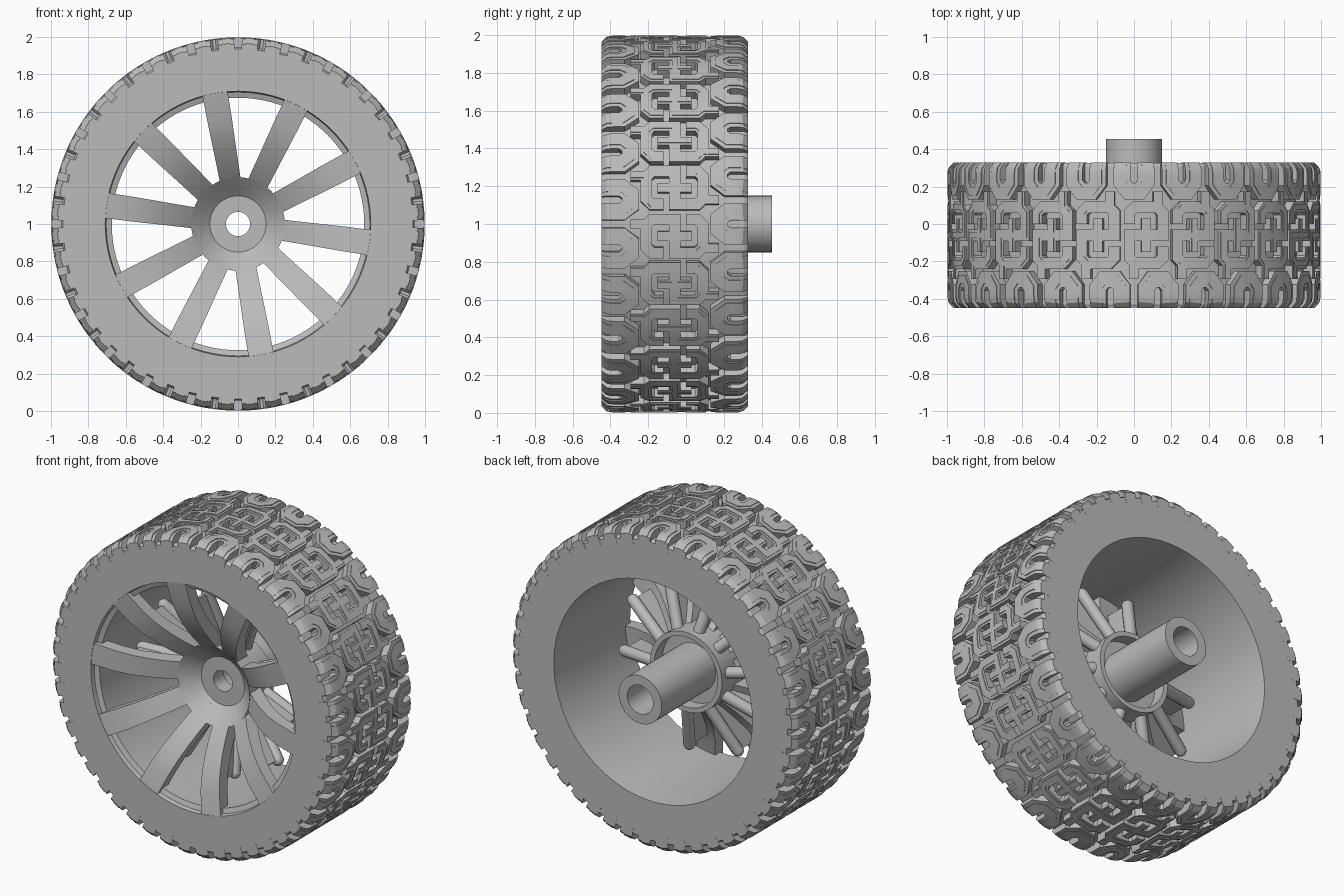
import bpy, bmesh, math
from mathutils import Vector, Matrix

if "Cube" in bpy.data.objects:
    bpy.data.objects.remove(bpy.data.objects["Cube"])

grey = bpy.data.materials.new("plain grey")
grey.use_nodes = True
GREY = (0.5, 0.5, 0.5, 1)
grey.diffuse_color = GREY
grey.node_tree.nodes["Principled BSDF"].inputs["Base Color"].default_value = GREY

MID = -0.06       # middle of the tyre width
HALF = 0.388      # half of the tyre width
COUNT = 24        # tread repeats
PITCH = math.tau / COUNT


def finish(name, bm, angle=30):
    bmesh.ops.recalc_face_normals(bm, faces=bm.faces)
    mesh = bpy.data.meshes.new(name)
    bm.to_mesh(mesh)
    bm.free()
    obj = bpy.data.objects.new(name, mesh)
    bpy.context.collection.objects.link(obj)
    mesh.materials.append(grey)
    bpy.ops.object.select_all(action='DESELECT')
    obj.select_set(True)
    bpy.context.view_layer.objects.active = obj
    bpy.ops.object.shade_smooth_by_angle(angle=math.radians(angle))
    return obj


def polar(r, a, y):
    return Vector((r * math.sin(a), y, 1 + r * math.cos(a)))


def loft(bm, sections, closed=False):
    """Skin a list of equal point loops."""
    rings = [[bm.verts.new(p) for p in s] for s in sections]
    n = len(rings[0])
    pairs = list(zip(rings, rings[1:]))
    if closed:
        pairs.append((rings[-1], rings[0]))
    else:
        bm.faces.new(rings[0])
        bm.faces.new(rings[-1][::-1])
    for a, b in pairs:
        for i in range(n):
            j = (i + 1) % n
            bm.faces.new((a[i], a[j], b[j], b[i]))


def lathe(name, profile, steps):
    bm = bmesh.new()
    loft(bm, [[polar(r, math.tau * k / steps, y) for r, y in profile]
              for k in range(steps)], closed=True)
    return finish(name, bm)


def ribbon(bm, path, width, angle, top):
    """Raised mitred band wrapped around the tyre; path is (arc, across)."""
    pts = [Vector(p) for p in path]
    dirs = [(b - a).normalized() for a, b in zip(pts, pts[1:])]
    rails = []
    for i, p in enumerate(pts):
        d0, d1 = dirs[max(i - 1, 0)], dirs[min(i, len(dirs) - 1)]
        n0, n1 = Vector((-d0.y, d0.x)), Vector((-d1.y, d1.x))
        m = (n0 + n1) / (1 + n0.dot(n1)) * width / 2
        rails.append((p + m, p - m))

    def place(q, height):
        drop = max(0, abs(q.y) - 0.34)
        return polar(height - 14 * drop * drop, angle + q.x, MID + q.y)

    sections = []
    for i, (l, r) in enumerate(rails):
        if i:
            pl, pr = rails[i - 1]
            n = max(1, math.ceil((pts[i] - pts[i - 1]).length / 0.03))
            steps = [k / n for k in range(1, n + 1)]
        else:
            pl, pr, steps = l, r, [1]
        for t in steps:
            a, b = pl.lerp(l, t), pr.lerp(r, t)
            sections.append((place(a, 0.935), place(a, top),
                             place(b, top), place(b, 0.935)))
    loft(bm, sections)


# Tyre carcass with the rim barrel
lathe("tyre_body", [(0.71, -0.447), (0.935, -0.447), (0.945, -0.43), (0.945, 0.31),
                    (0.935, 0.327), (0.69, 0.327), (0.675, 0.1), (0.675, -0.41),
                    (0.705, -0.42)], 96)

# Tread: shoulder arches, S-shaped centre blocks, and spurs between the arches
arch = [(-0.065, HALF), (-0.065, 0.28), (-0.03, 0.235),
        (0.03, 0.235), (0.065, 0.28), (0.065, HALF)]
hook = [(-0.09, 0.06), (-0.09, 0.12), (-0.06, 0.15), (0.06, 0.15), (0.09, 0.12), (0.09, 0)]
centre = hook + [(-u, -v) for u, v in reversed(hook)]
fingers = [[(0, 0), (0, s * 0.09)] for s in (-1, 1)]
spurs = [[(s * 0.065, s * 0.15), (s * 0.065, s * 0.235)] for s in (-1, 1)]


def tread_band(name, paths, width, shift=0.0):
    bm = bmesh.new()
    for k in range(COUNT):
        a = (k + shift) * PITCH
        for path in paths:
            ribbon(bm, path, width, a, 0.994)
            # Slightly raised inner line
            ribbon(bm, path, width * 0.5, a, 0.998)
    return finish(name, bm, 20)


tread_band("back_shoulder_tread", [arch], 0.09)
tread_band("front_shoulder_tread", [[(u, -v) for u, v in arch]], 0.09, 0.5)
tread_band("centre_tread", [centre], 0.06, 0.25)
tread_band("centre_tread_fingers", fingers + spurs, 0.05, 0.25)

# Hub with dished flange, rear collar and axle tube
lathe("hub", [(0.065, -0.15), (0.15, -0.15), (0.19, -0.185), (0.25, -0.24), (0.25, 0),
              (0.22, 0), (0.22, -0.08), (0.15, -0.08), (0.15, 0.455), (0.09, 0.455),
              (0.09, -0.05), (0.065, -0.05)], 48)

# Ten concave spokes, each with a round-ended stiffener behind it
# radius, front y, back y, half width
stations = [(0.17, -0.168, -0.08, 0.05), (0.23, -0.222, -0.12, 0.056),
            (0.3, -0.28, -0.18, 0.058), (0.38, -0.335, -0.24, 0.06),
            (0.47, -0.385, -0.3, 0.063), (0.57, -0.42, -0.34, 0.066),
            (0.72, -0.447, -0.37, 0.068)]
spokes, rods = bmesh.new(), bmesh.new()
for k in range(10):
    turn = Matrix.Translation((0, 0, 1)) @ Matrix.Rotation(math.radians(-10 + 36 * k), 4, 'Y')
    loft(spokes, [[turn @ Vector(p) for p in ((-w, f, r), (w, f, r), (w, b, r), (-w, b, r))]
                  for r, f, b, w in stations])
    start, end = Vector((0, -0.07, 0.24)), Vector((0, -0.17, 0.55))
    axis = end - start
    place = turn @ Matrix.Translation((start + end) / 2) @ \
        axis.to_track_quat('Z', 'Y').to_matrix().to_4x4()
    bmesh.ops.create_cone(rods, cap_ends=True, segments=16, radius1=0.035,
                          radius2=0.035, depth=axis.length, matrix=place)
    bmesh.ops.create_uvsphere(rods, u_segments=16, v_segments=8, radius=0.035,
                              matrix=turn @ Matrix.Translation(end))
    # Thin web joining the stiffener to the spoke
    loft(rods, [[turn @ Vector((x, y, r)) for x, y in
                 ((-0.012, f), (0.012, f), (0.012, b), (-0.012, b))]
                for r, f, b in ((0.24, -0.15, -0.07), (0.55, -0.35, -0.17))])
finish("spokes", spokes)
finish("spoke_stiffeners", rods)
